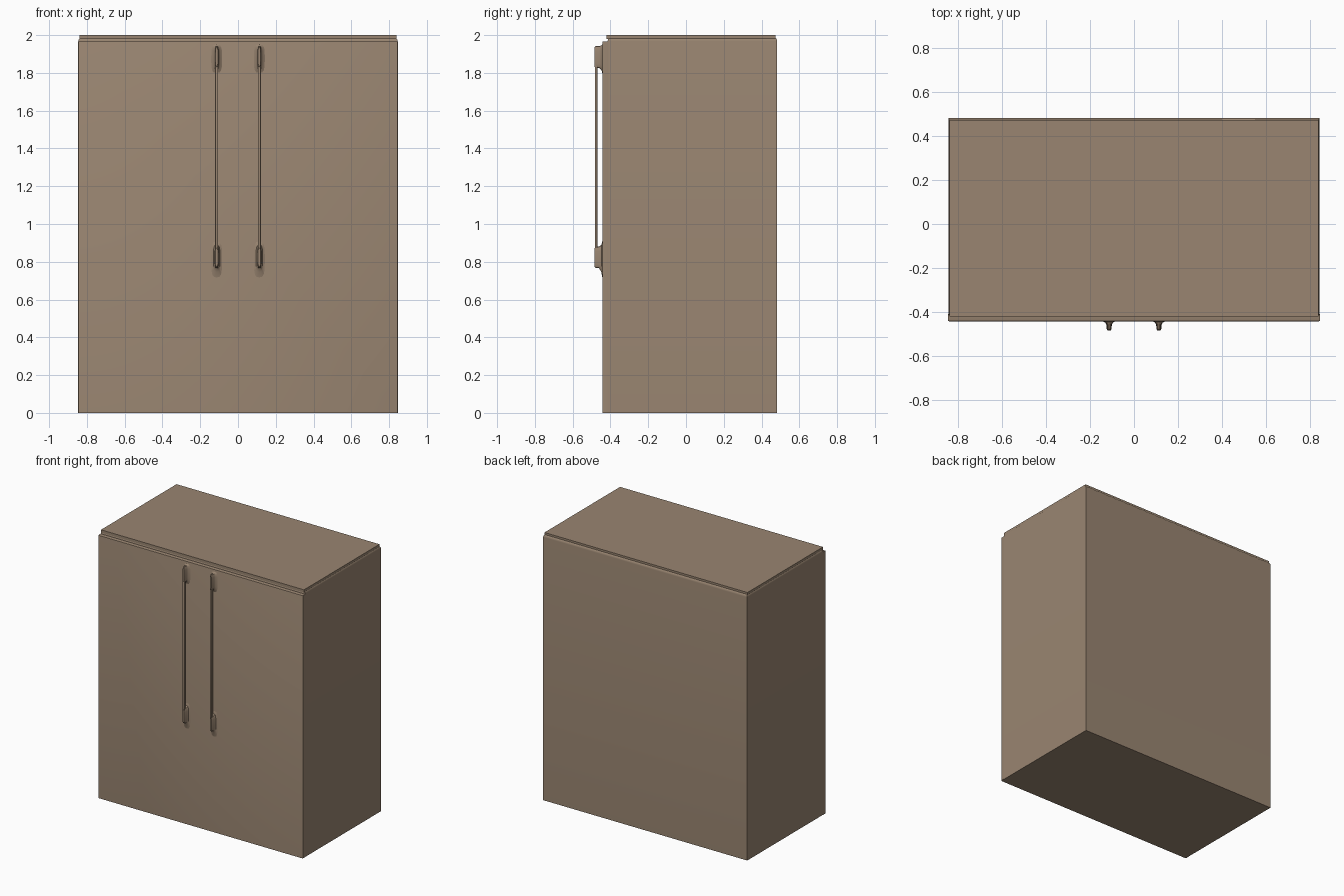
import bpy, bmesh, math

if "Cube" in bpy.data.objects:
    bpy.data.objects.remove(bpy.data.objects["Cube"])

taupe = bpy.data.materials.new("warm taupe")
taupe.diffuse_color = (0.32, 0.235, 0.165, 1)
taupe.use_nodes = True
taupe.node_tree.nodes["Principled BSDF"].inputs["Base Color"].default_value = taupe.diffuse_color


def finish(name, bm):
    bmesh.ops.recalc_face_normals(bm, faces=bm.faces[:])
    mesh = bpy.data.meshes.new(name)
    bm.to_mesh(mesh)
    bm.free()
    mesh.materials.append(taupe)
    ob = bpy.data.objects.new(name, mesh)
    bpy.context.collection.objects.link(ob)
    bpy.ops.object.select_all(action='DESELECT')
    ob.select_set(True)
    bpy.context.view_layer.objects.active = ob
    bpy.ops.object.shade_smooth_by_angle(angle=math.radians(35))
    return ob


def box(name, x, y, z, bevel=0, segments=1, rule=None):
    """Box from (min, max) ranges; bevels only edges whose midpoint passes rule."""
    bm = bmesh.new()
    bmesh.ops.create_cube(bm, size=1)
    for v in bm.verts:
        for i, (a, b) in enumerate((x, y, z)):
            v.co[i] = b if v.co[i] > 0 else a
    if bevel:
        edges = [e for e in bm.edges
                 if rule is None or rule((e.verts[0].co + e.verts[1].co) / 2)]
        bmesh.ops.bevel(bm, geom=edges, offset=bevel, segments=segments,
                        profile=0.5, affect='EDGES')
    return finish(name, bm)


def loft(name, x, sections):
    """Stack of rounded rings (y, half width, z low, z high) running out of the door."""
    bm = bmesh.new()
    rings = []
    n = 16
    for y, w, z0, z1 in sections:
        ring = []
        for k in range(n):
            a = 2 * math.pi * k / n
            c, s = math.cos(a), math.sin(a)
            px = math.copysign(abs(c) ** 0.6, c) * w
            pz = math.copysign(abs(s) ** 0.6, s) * (z1 - z0) / 2
            ring.append(bm.verts.new((x + px, y, (z0 + z1) / 2 + pz)))
        rings.append(ring)
    for a, b in zip(rings, rings[1:]):
        for k in range(n):
            bm.faces.new((a[k], a[(k + 1) % n], b[(k + 1) % n], b[k]))
    bm.faces.new(rings[0])
    bm.faces.new(rings[-1])
    return finish(name, bm)


# Main carcass with a softly rounded shoulder under the top
box("cabinet_body", (-0.845, 0.845), (-0.415, 0.483), (0, 1.988), 0.02, 4,
    lambda m: m.z > 1.9)

# Thin top board with a crisp edge
box("top_board", (-0.84, 0.84), (-0.42, 0.473), (1.98, 2.0))

# Front panel, slightly proud, chamfered at its outer front edges
box("front_panel", (-0.847, 0.847), (-0.443, -0.41), (0, 1.967), 0.007, 2,
    lambda m: m.y < -0.44 and m.z > 0.1)

# Pair of long handles: slim bar on flared end mounts
for side, x in (("left", -0.113), ("right", 0.113)):
    box(side + "_handle_bar", (x - 0.008, x + 0.008), (-0.483, -0.469),
        (0.80, 1.92), 0.003, 2)
    loft(side + "_handle_upper_mount", x,
         [(-0.440, 0.036, 1.79, 1.955), (-0.448, 0.018, 1.815, 1.945),
          (-0.458, 0.011, 1.825, 1.942), (-0.478, 0.010, 1.825, 1.942),
          (-0.485, 0.007, 1.835, 1.935)])
    loft(side + "_handle_lower_mount", x,
         [(-0.440, 0.036, 0.70, 0.92), (-0.448, 0.018, 0.745, 0.89),
          (-0.460, 0.012, 0.766, 0.88), (-0.478, 0.011, 0.768, 0.88),
          (-0.485, 0.007, 0.775, 0.872)])
